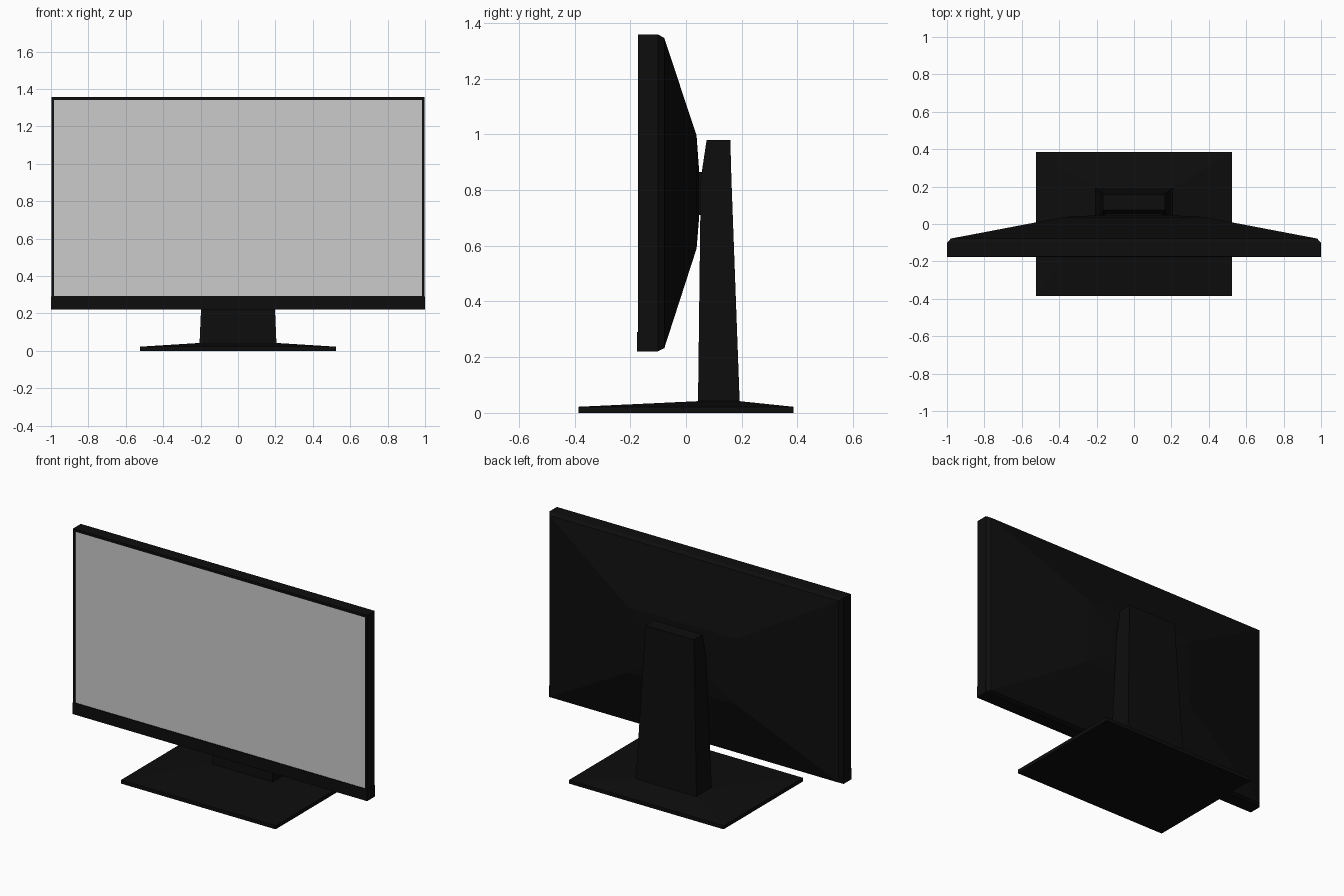
import bpy, bmesh

if "Cube" in bpy.data.objects:
    bpy.data.objects.remove(bpy.data.objects["Cube"])

black = bpy.data.materials.new("black_plastic")
black.diffuse_color = (0.004, 0.004, 0.004, 1)
black.use_nodes = True
black.node_tree.nodes["Principled BSDF"].inputs["Base Color"].default_value = black.diffuse_color


def loft(name, rings, mat=None, caps=(True, True)):
    """Skin a list of 4-point rings into one flat-shaded solid."""
    bm = bmesh.new()
    loops = [[bm.verts.new(p) for p in ring] for ring in rings]
    for a, b in zip(loops, loops[1:]):
        for i in range(4):
            j = (i + 1) % 4
            bm.faces.new((a[i], a[j], b[j], b[i]))
    if caps[0]:
        bm.faces.new(loops[0][::-1])
    if caps[1]:
        bm.faces.new(loops[-1])
    bmesh.ops.recalc_face_normals(bm, faces=bm.faces)
    me = bpy.data.meshes.new(name)
    bm.to_mesh(me)
    bm.free()
    ob = bpy.data.objects.new(name, me)
    bpy.context.collection.objects.link(ob)
    if mat:
        me.materials.append(mat)
    return ob


def upright(y, x, z0, z1):
    """Rectangle facing y."""
    return [(-x, y, z0), (x, y, z0), (x, y, z1), (-x, y, z1)]


def level(z, x, y0, y1):
    """Rectangle facing z."""
    return [(-x, y0, z), (x, y0, z), (x, y1, z), (-x, y1, z)]


# Housing: recessed front opening, thin rim, chamfered edge and tapered back
loft("monitor_housing", [
    upright(-0.169, 0.984, 0.292, 1.342),
    upright(-0.173, 0.984, 0.292, 1.342),
    upright(-0.173, 0.998, 0.222, 1.358),
    upright(-0.100, 0.998, 0.222, 1.358),
    upright(-0.078, 0.980, 0.232, 1.346),
    upright(0.038, 0.370, 0.590, 0.995),
    upright(0.047, 0.200, 0.700, 0.870),
], black)

# Slightly proud strip along the bottom of the front
loft("lower_bezel", [
    upright(-0.176, 1.0, 0.22, 0.29),
    upright(-0.100, 1.0, 0.22, 0.29),
], black)

# Display surface sitting in the opening
loft("screen", [
    upright(-0.171, 0.984, 0.292, 1.342),
    upright(-0.168, 0.984, 0.292, 1.342),
])

# Plate joining the housing to the column
loft("mounting_plate", [
    upright(0.040, 0.15, 0.71, 0.865),
    upright(0.080, 0.15, 0.71, 0.865),
], black)

# Tapered column whose front leans back near the top
loft("stand_column", [
    level(0.03, 0.206, 0.043, 0.193),
    level(0.84, 0.171, 0.053, 0.163),
    level(0.98, 0.165, 0.074, 0.159),
], black)

# Base with a shallow sloped top rising to the column
loft("stand_base", [
    level(0.0, 0.525, -0.385, 0.385),
    level(0.022, 0.525, -0.385, 0.385),
    level(0.042, 0.206, 0.043, 0.193),
], black)
